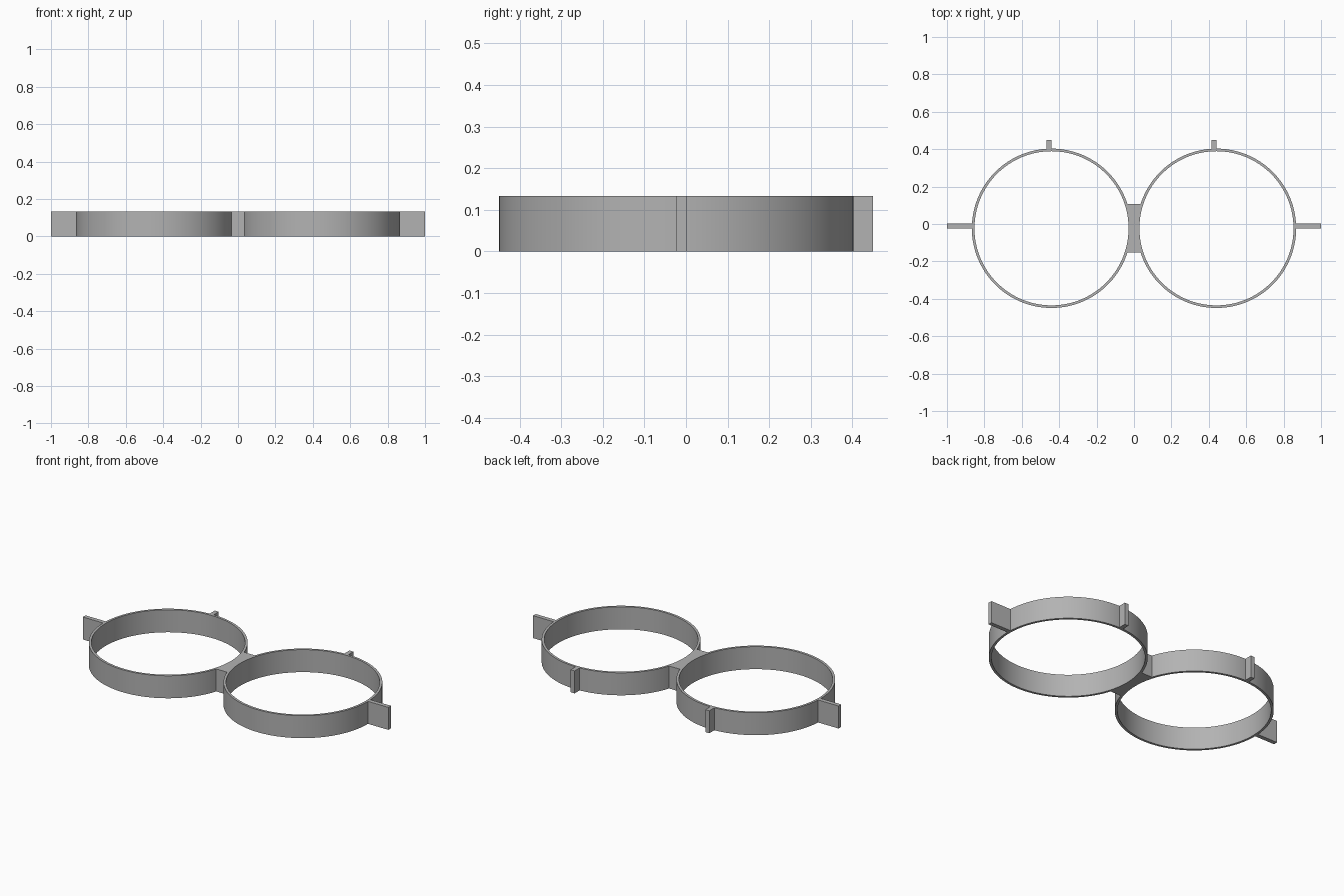
import bpy, bmesh
from math import sin, cos, tau, asin
from mathutils import Vector

if "Cube" in bpy.data.objects:
    bpy.data.objects.remove(bpy.data.objects["Cube"], do_unlink=True)

HEIGHT = 0.133
CX, CY = 0.441, -0.023        # ring centre (mirrored in x)
R_OUT, R_IN = 0.426, 0.412
SEGMENTS = 128

grey = bpy.data.materials.new("light grey")
grey.use_nodes = True
color = (0.45, 0.45, 0.45, 1)
grey.diffuse_color = color
grey.node_tree.nodes["Principled BSDF"].inputs["Base Color"].default_value = color


def finish(name, bm):
    bmesh.ops.recalc_face_normals(bm, faces=bm.faces)
    mesh = bpy.data.meshes.new(name)
    bm.to_mesh(mesh)
    bm.free()
    mesh.materials.append(grey)
    obj = bpy.data.objects.new(name, mesh)
    bpy.context.collection.objects.link(obj)
    bpy.ops.object.select_all(action="DESELECT")
    obj.select_set(True)
    bpy.context.view_layer.objects.active = obj
    bpy.ops.object.shade_smooth_by_angle()
    return obj


def prism(name, outline):
    """Extrude a flat outline to the full height."""
    bm = bmesh.new()
    face = bm.faces.new([bm.verts.new((x, y, 0)) for x, y in outline])
    top = bmesh.ops.extrude_face_region(bm, geom=[face])["geom"]
    bmesh.ops.translate(bm, vec=Vector((0, 0, HEIGHT)),
                        verts=[v for v in top if isinstance(v, bmesh.types.BMVert)])
    finish(name, bm)


def plate(name, x0, x1, y0, y1):
    prism(name, [(x0, y0), (x1, y0), (x1, y1), (x0, y1)])


def ring(name, cx):
    """Sweep a rectangular wall section around the ring centre."""
    bm = bmesh.new()
    section = [(R_IN, 0), (R_OUT, 0), (R_OUT, HEIGHT), (R_IN, HEIGHT)]
    loops = []
    for i in range(SEGMENTS):
        a = tau * i / SEGMENTS
        loops.append([bm.verts.new((cx + r * cos(a), CY + r * sin(a), z))
                      for r, z in section])
    for i, loop in enumerate(loops):
        after = loops[(i + 1) % SEGMENTS]
        for k in range(4):
            n = (k + 1) % 4
            bm.faces.new((loop[k], after[k], after[n], loop[n]))
    finish(name, bm)


# Rings with a side tab and a rear tab each
for side, s in (("left", 1), ("right", -1)):
    ring(side + "_ring", s * CX)
    x0, x1 = sorted((s * (CX + R_OUT - 0.006), s))
    plate(side + "_side_tab", x0, x1, CY, CY + 0.025)
    plate(side + "_rear_tab", s * CX - 0.026, s * CX, CY + R_OUT - 0.006, 0.449)

# Bridge between the rings, its sides following the ring walls
r = R_OUT - 0.006
half = asin(0.13 / r)
steps = [half * (i / 8 - 1) for i in range(17)]
arc = [(CX - r * cos(a), CY + r * sin(a)) for a in steps]
prism("bridge", arc + [(-x, y) for x, y in reversed(arc)])
